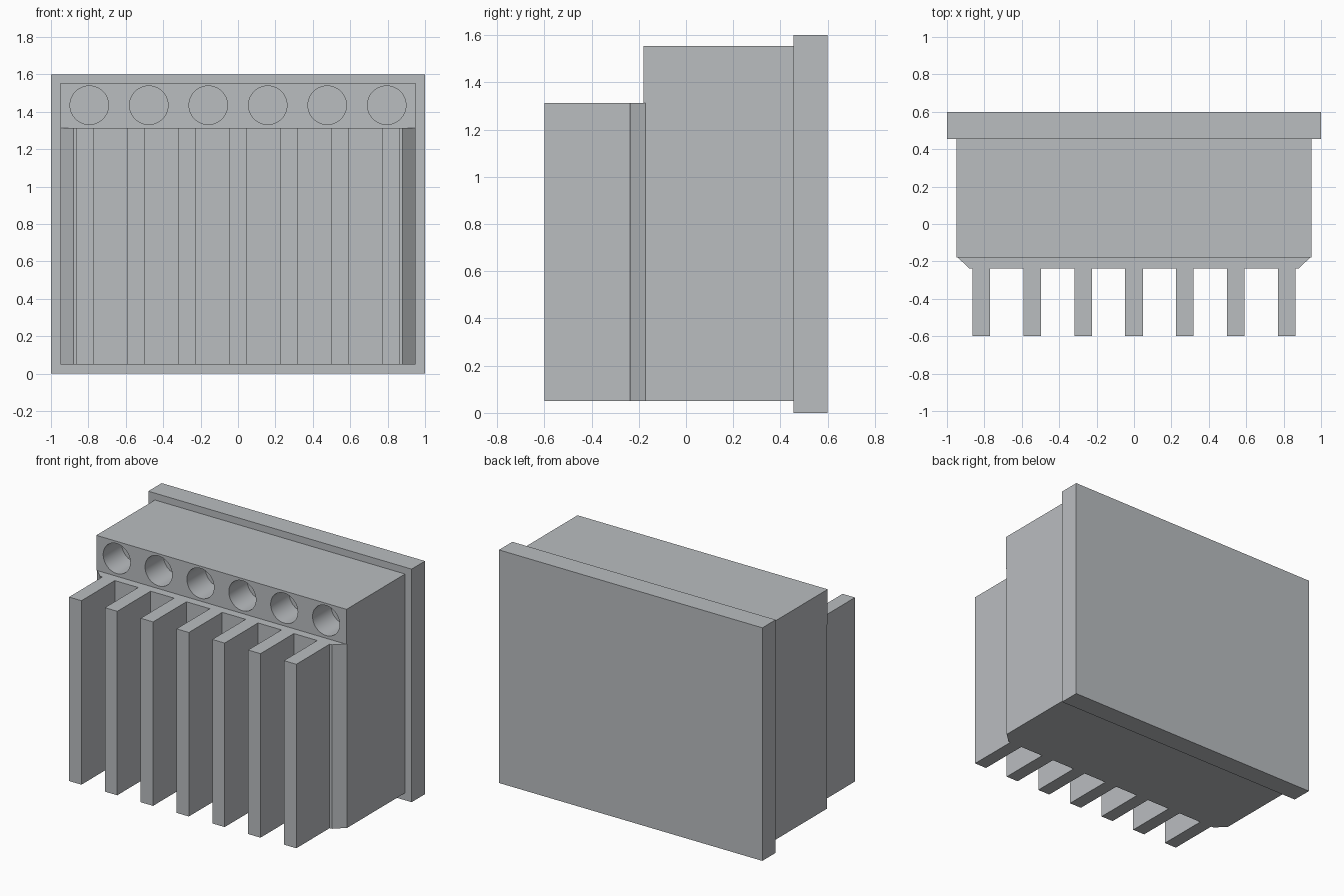
import bpy, bmesh, math
from mathutils import Matrix

if "Cube" in bpy.data.objects:
    bpy.data.objects.remove(bpy.data.objects["Cube"])

grey = bpy.data.materials.new("light_grey")
grey.diffuse_color = (0.49, 0.51, 0.53, 1)
grey.use_nodes = True
grey.node_tree.nodes["Principled BSDF"].inputs["Base Color"].default_value = grey.diffuse_color


def prism(name, outline, z0, z1):
    """Extrude an xy outline from z0 to z1."""
    bm = bmesh.new()
    face = bm.faces.new([bm.verts.new((x, y, z0)) for x, y in outline])
    ext = bmesh.ops.extrude_face_region(bm, geom=[face])
    top = [g for g in ext["geom"] if isinstance(g, bmesh.types.BMVert)]
    bmesh.ops.translate(bm, vec=(0, 0, z1 - z0), verts=top)
    bmesh.ops.recalc_face_normals(bm, faces=bm.faces)
    return finish(name, bm)


def finish(name, bm):
    mesh = bpy.data.meshes.new(name)
    bm.to_mesh(mesh)
    bm.free()
    mesh.materials.append(grey)
    obj = bpy.data.objects.new(name, mesh)
    bpy.context.collection.objects.link(obj)
    return obj


def rect(x0, x1, y0, y1):
    return [(x0, y0), (x1, y0), (x1, y1), (x0, y1)]


BOTTOM, LEDGE, TOP = 0.05, 1.313, 1.553
BACK = 0.455

# Back plate
prism("back_plate", rect(-1, 1, BACK, 0.6), 0, 1.6)

# Lower body with chamfered front corners
prism("lower_body", [(-0.95, BACK), (-0.95, -0.172), (-0.88, -0.238),
                     (0.88, -0.238), (0.95, -0.172), (0.95, BACK)], BOTTOM, LEDGE)

# Upper body with a row of round sockets
upper = prism("upper_body", rect(-0.95, 0.95, -0.18, BACK), LEDGE, TOP)
bm = bmesh.new()
for i in range(6):
    place = Matrix.Translation(((i - 2.5) * 0.318, -0.18, 1.435)) @ Matrix.Rotation(math.pi / 2, 4, "X")
    bmesh.ops.create_cone(bm, cap_ends=True, segments=48, radius1=0.103,
                          radius2=0.103, depth=0.4, matrix=place)
cutter = finish("socket_cutter", bm)
cutter.hide_render = True
mod = upper.modifiers.new("sockets", "BOOLEAN")
mod.operation = "DIFFERENCE"
mod.solver = "EXACT"
mod.object = cutter
bpy.ops.object.select_all(action="DESELECT")
bpy.context.view_layer.objects.active = upper
upper.select_set(True)
bpy.ops.object.modifier_apply(modifier="sockets")
bpy.ops.object.shade_smooth_by_angle(angle=math.radians(30))
bpy.data.objects.remove(cutter)

# Vertical front fins
for i in range(7):
    x = (i - 3) * 0.272
    prism(f"fin_{i + 1}", rect(x - 0.047, x + 0.047, -0.6, -0.238), BOTTOM, LEDGE)
